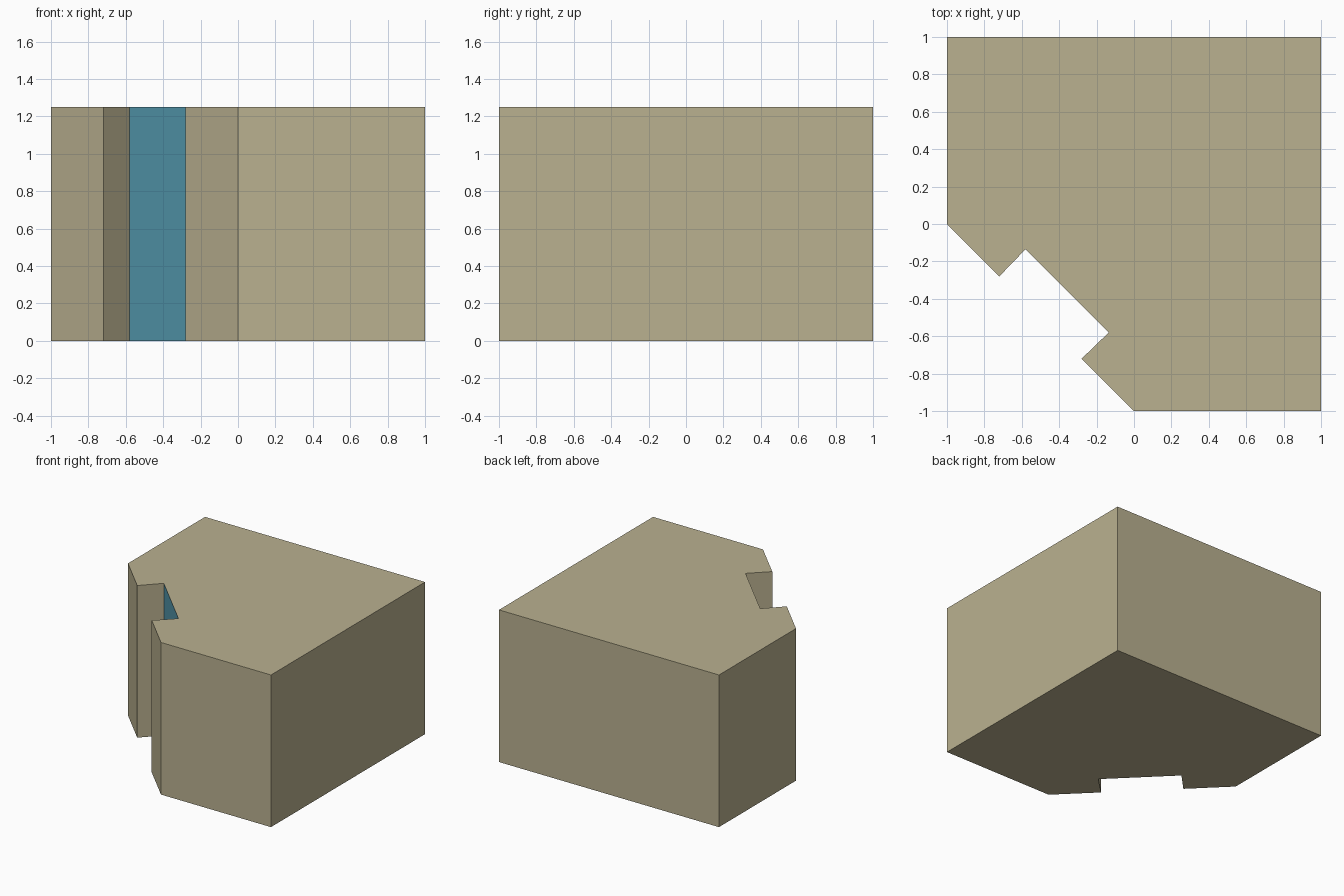
import bpy, bmesh

if "Cube" in bpy.data.objects:
    bpy.data.objects.remove(bpy.data.objects["Cube"])

HEIGHT = 1.25

def make_material(name, colour):
    mat = bpy.data.materials.new(name)
    mat.diffuse_color = colour
    mat.use_nodes = True
    mat.node_tree.nodes["Principled BSDF"].inputs["Base Color"].default_value = mat.diffuse_color
    return mat

# Half of the corner profile; the other half mirrors across the diagonal x = y
half = [(1, 1), (-1, 1), (-1, 0), (-0.72, -0.28), (-0.58, -0.135)]
profile = half + [(y, x) for x, y in reversed(half[1:])]

# Corner block: extruded floor plan with a chamfered, notched corner
bm = bmesh.new()
base = bm.faces.new([bm.verts.new((x, y, 0)) for x, y in profile])
top = bmesh.ops.extrude_face_region(bm, geom=[base], use_keep_orig=True)
bmesh.ops.translate(bm, vec=(0, 0, HEIGHT),
                    verts=[v for v in top["geom"] if isinstance(v, bmesh.types.BMVert)])
bmesh.ops.recalc_face_normals(bm, faces=bm.faces)

# Blue panel: the back wall of the notch
for face in bm.faces:
    c = face.calc_center_median()
    if abs(face.normal.z) < 0.1 and abs(c.x - c.y) < 0.01:
        face.material_index = 1

mesh = bpy.data.meshes.new("corner_block")
bm.to_mesh(mesh)
bm.free()
mesh.materials.append(make_material("tan_wall", (0.49, 0.44, 0.28, 1)))
mesh.materials.append(make_material("blue_panel", (0.09, 0.32, 0.43, 1)))
block = bpy.data.objects.new("corner_block", mesh)
bpy.context.collection.objects.link(block)
